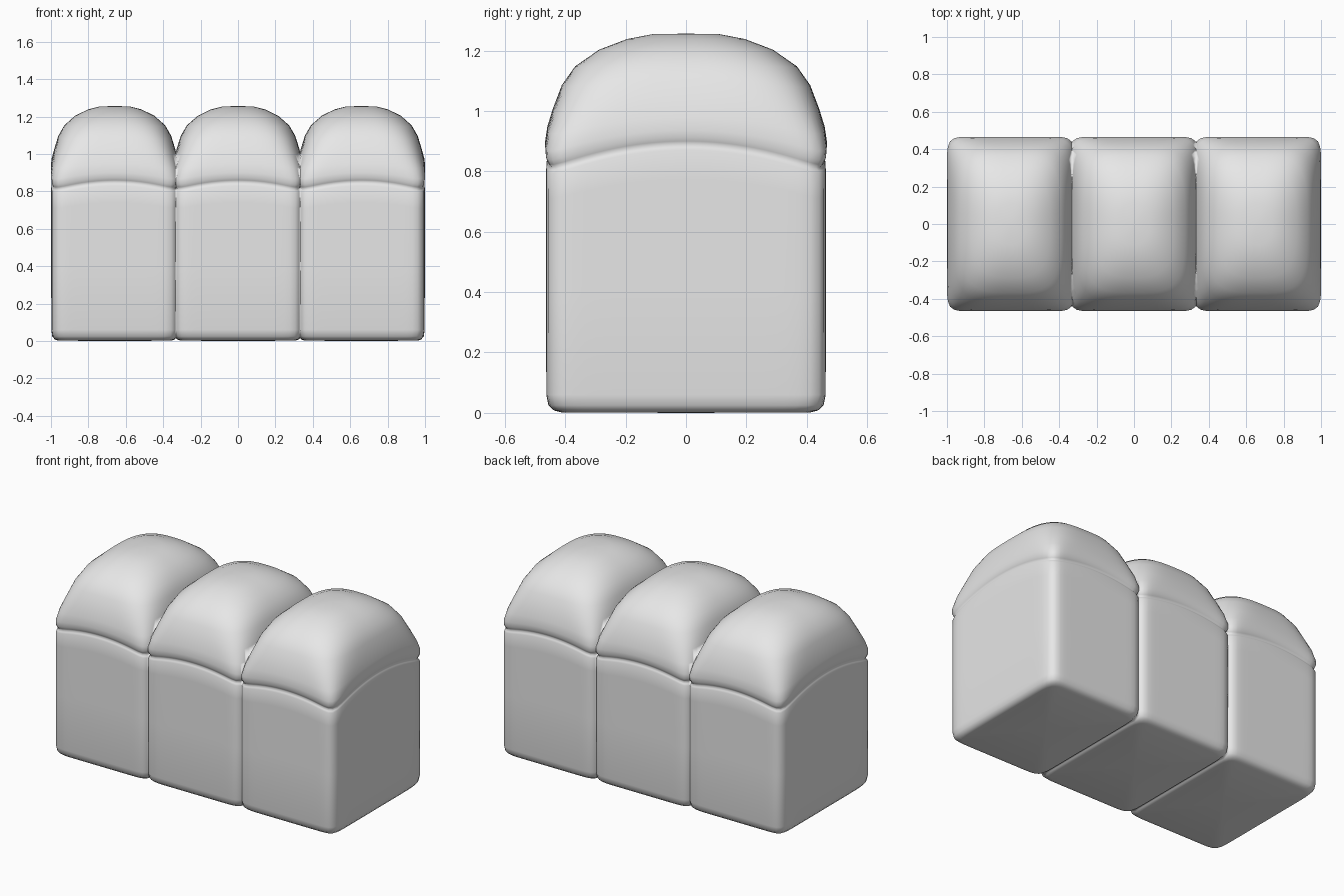
import bpy
import bmesh
from math import cos, sin, tau

if "Cube" in bpy.data.objects:
    bpy.data.objects.remove(bpy.data.objects["Cube"], do_unlink=True)

crust = bpy.data.materials.new("light_grey_crust")
crust.use_nodes = True
crust.diffuse_color = (0.8, 0.8, 0.8, 1)
crust.node_tree.nodes["Principled BSDF"].inputs["Base Color"].default_value = (0.8, 0.8, 0.8, 1)

SIDES = 120
# Rings: height, width fraction, upward bow, squareness
RINGS = [
    (0.002, 0.89, 0, 14), (0.008, 0.94, 0, 14), (0.025, 0.98, 0, 14),
    (0.06, 0.995, 0, 14), (0.4, 0.996, 0, 14), (0.7, 0.996, 0.8, 14),
    (0.78, 0.995, 1, 14), (0.79, 0.985, 1, 14), (0.8, 0.972, 1, 14),
    (0.81, 0.985, 1, 14), (0.825, 0.998, 0.97, 14), (0.855, 1.003, 0.9, 13),
    (0.91, 0.988, 0.75, 9), (0.98, 0.95, 0.5, 6), (1.07, 0.885, 0.3, 4.5),
    (1.14, 0.79, 0.15, 3.6), (1.2, 0.62, 0.05, 3), (1.238, 0.42, 0, 2.6),
    (1.254, 0.24, 0, 2.4),
]


def make_lobe(name, x, half_width, half_depth):
    """Stack rounded-square rings into one puffed section of the loaf."""
    bm = bmesh.new()
    loops = []
    for z, size, bow, power in RINGS:
        loop = []
        for i in range(SIDES):
            c, s = cos(tau * i / SIDES), sin(tau * i / SIDES)
            r = (abs(c) ** power + abs(s) ** power) ** (-1 / power)
            u, v = r * c, r * s
            lift = bow * (0.05 * (1 - u * u) + 0.09 * (1 - v * v))
            loop.append(bm.verts.new((x + u * size * half_width,
                                      v * size * half_depth, z + lift)))
        loops.append(loop)
    for low, high in zip(loops, loops[1:]):
        for i in range(SIDES):
            j = (i + 1) % SIDES
            bm.faces.new((low[i], low[j], high[j], high[i]))
    # Close the base and the crown with fans
    base = bm.verts.new((x, 0, 0))
    crown = bm.verts.new((x, 0, 1.256))
    for i in range(SIDES):
        j = (i + 1) % SIDES
        bm.faces.new((base, loops[0][j], loops[0][i]))
        bm.faces.new((crown, loops[-1][i], loops[-1][j]))
    mesh = bpy.data.meshes.new(name)
    bm.to_mesh(mesh)
    bm.free()
    mesh.materials.append(crust)
    obj = bpy.data.objects.new(name, mesh)
    bpy.context.collection.objects.link(obj)
    return obj


# Three overlapping sections fused into one loaf
loaf = make_lobe("bread_loaf", 0, 0.346, 0.465)
for side, label in ((1, "left"), (-1, "right")):
    lobe = make_lobe(label + "_section", side * 0.659, 0.341, 0.465)
    union = loaf.modifiers.new(label + "_union", "BOOLEAN")
    union.operation = "UNION"
    union.solver = "EXACT"
    union.object = lobe
    bpy.context.view_layer.objects.active = loaf
    bpy.ops.object.modifier_apply(modifier=union.name)
    bpy.data.objects.remove(lobe, do_unlink=True)

loaf.data.polygons.foreach_set("use_smooth", [True] * len(loaf.data.polygons))
loaf.data.update()
